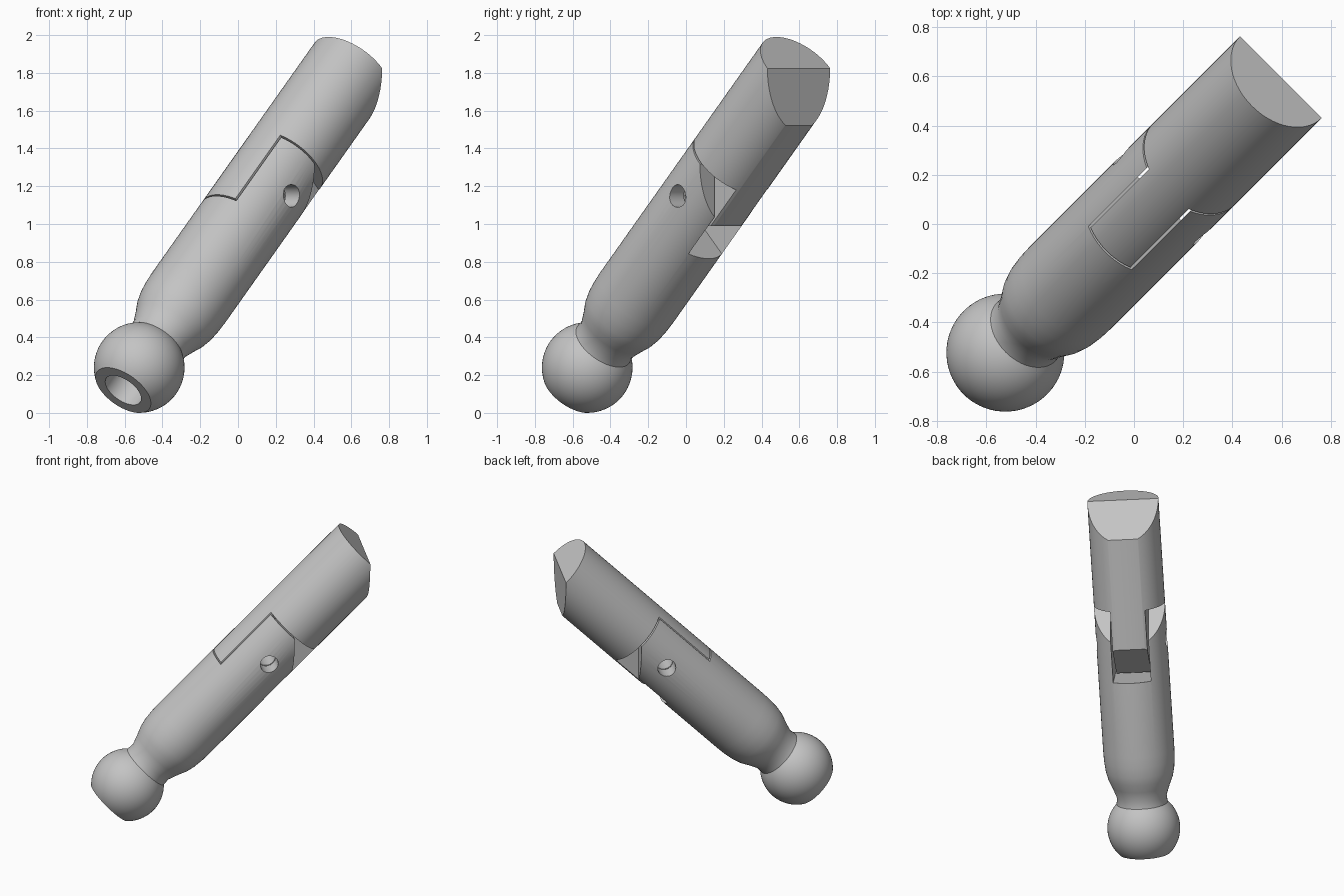
import bpy, bmesh, math
from mathutils import Matrix, Vector

cube = bpy.data.objects.get("Cube")
if cube:
    bpy.data.objects.remove(cube, do_unlink=True)

# Local frame: X across the hinge, Y up the tilt, Z along the rod
h = math.sqrt(0.5)
across, lift, along = Vector((-h, h, 0)), Vector((-0.5, -0.5, h)), Vector((0.5, 0.5, h))
FRAME = Matrix.Translation((-0.523, -0.523, 0.24)) @ Matrix((across, lift, along)).transposed().to_4x4()

R = 0.235           # rod radius
BALL = 0.24         # ball radius
SLOT_END = 1.05     # floor of the fork slot
SHOULDER = 1.525    # end of the fork arms
TIP = 2.24          # end of the rod
HINGE = 1.285       # pin hole position

grey = bpy.data.materials.new("light_grey")
grey.use_nodes = True
colour = (0.55, 0.55, 0.55, 1)
grey.diffuse_color = colour
grey.node_tree.nodes["Principled BSDF"].inputs["Base Color"].default_value = colour


def add_object(name, bm):
    bmesh.ops.recalc_face_normals(bm, faces=bm.faces)
    mesh = bpy.data.meshes.new(name)
    bm.to_mesh(mesh)
    bm.free()
    obj = bpy.data.objects.new(name, mesh)
    bpy.context.collection.objects.link(obj)
    obj.matrix_world = FRAME
    mesh.materials.append(grey)
    return obj


def lathe(profile, steps=56):
    """Spin (radius, height) points around the rod axis."""
    bm = bmesh.new()
    verts = [bm.verts.new((r, 0, z)) for r, z in profile]
    edges = [bm.edges.new(pair) for pair in zip(verts, verts[1:])]
    bmesh.ops.spin(bm, geom=verts + edges, cent=(0, 0, 0), axis=(0, 0, 1),
                   angle=math.tau, steps=steps)
    bmesh.ops.remove_doubles(bm, verts=bm.verts, dist=1e-5)
    return bm


def slice_off(bm, point, normal):
    """Remove everything on the normal side and cap the cut."""
    geom = bm.verts[:] + bm.edges[:] + bm.faces[:]
    cut = bmesh.ops.bisect_plane(bm, geom=geom, plane_co=point, plane_no=normal,
                                 clear_outer=True)["geom_cut"]
    edges = [e for e in cut if isinstance(e, bmesh.types.BMEdge)]
    bmesh.ops.contextual_create(bm, geom=edges)


def box(x0, x1, z0, z1):
    bm = bmesh.new()
    size = Matrix.Diagonal((x1 - x0, 1, z1 - z0, 1))
    middle = Matrix.Translation(((x0 + x1) / 2, 0, (z0 + z1) / 2))
    bmesh.ops.create_cube(bm, size=1, matrix=middle @ size)
    return bm


def pin():
    bm = bmesh.new()
    place = Matrix.Translation((0, 0, HINGE)) @ Matrix.Rotation(math.pi / 2, 4, "Y")
    bmesh.ops.create_cone(bm, cap_ends=True, segments=32, radius1=0.06, radius2=0.06,
                          depth=1, matrix=place)
    return bm


def carve(obj, *cutters):
    bpy.context.view_layer.objects.active = obj
    for bm in cutters:
        cutter = add_object("cutter", bm)
        cutter.hide_render = True
        mod = obj.modifiers.new("cut", "BOOLEAN")
        mod.operation, mod.solver, mod.object = "DIFFERENCE", "EXACT", cutter
        bpy.ops.object.modifier_apply(modifier=mod.name)
        bpy.data.objects.remove(cutter, do_unlink=True)


def smooth(obj):
    bpy.ops.object.select_all(action="DESELECT")
    obj.select_set(True)
    bpy.context.view_layer.objects.active = obj
    bpy.ops.object.shade_smooth_by_angle(angle=math.radians(30))


# Forked rod: ball with a socket, neck, rounded shoulder, straight body
start, stop = math.radians(-45), math.radians(45.5)
ball = [(BALL * math.cos(a), BALL * math.sin(a))
        for a in (start + (stop - start) * i / 20 for i in range(21))]
socket = [(0, 0.1), (0.11, 0.1), (0.11, ball[0][1])]
neck = [(0.165, 0.22), (0.19, 0.29), (0.213, 0.345), (0.226, 0.4), (0.233, 0.47), (R, 0.54)]
bm = lathe(socket + ball + neck + [(R, SHOULDER), (0, SHOULDER)])
slice_off(bm, (0, 0, SHOULDER), (0, -1, 1))
forked_rod = add_object("forked_rod", bm)
carve(forked_rod, box(-0.125, 0.125, SLOT_END, 2), pin())
smooth(forked_rod)

# Hinged rod: flattened underside, angled tip, tongue that sits in the fork
root = SLOT_END + 0.01
bm = lathe([(0, root), (R, root), (R, TIP), (0, TIP)])
slice_off(bm, (0, 0, TIP), (0, -1, 1))
slice_off(bm, (0, 0, root), (0, -1, -1))
slice_off(bm, (0, -0.214, 0), (0, -1, 0))
hinged_rod = add_object("hinged_rod", bm)
carve(hinged_rod,
      box(0.115, 1, 0.5, SHOULDER + 0.01),
      box(-1, -0.115, 0.5, SHOULDER + 0.01),
      pin())
smooth(hinged_rod)
